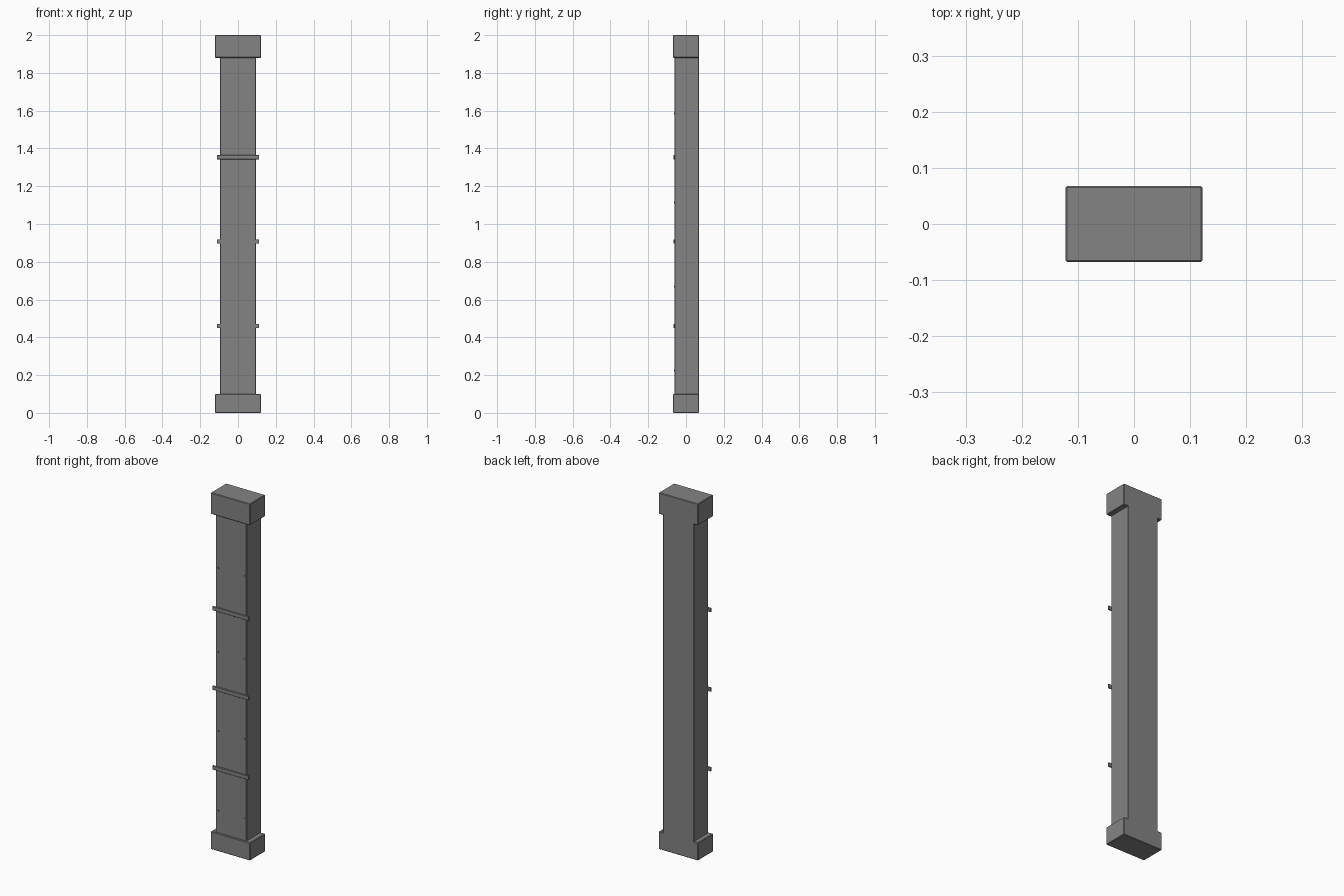
import bpy
import math

cube = bpy.data.objects.get("Cube")
if cube:
    bpy.data.objects.remove(cube, do_unlink=True)

grey = bpy.data.materials.new("plain_grey")
grey.use_nodes = True
colour = (0.23, 0.23, 0.23, 1)
grey.diffuse_color = colour
grey.node_tree.nodes["Principled BSDF"].inputs["Base Color"].default_value = colour


def box(name, low, high, bevel):
    """Box between two corners with chamfered edges."""
    centre = [(a + b) / 2 for a, b in zip(low, high)]
    bpy.ops.mesh.primitive_cube_add(size=1, location=centre)
    obj = bpy.context.object
    obj.name = name
    obj.scale = [b - a for a, b in zip(low, high)]
    bpy.ops.object.transform_apply(location=False, rotation=False, scale=True)
    obj.data.materials.append(grey)
    mod = obj.modifiers.new("chamfer", "BEVEL")
    mod.width = bevel
    mod.segments = 1
    return obj


DEPTH = 0.068
FRONT = -0.06  # front face of the shaft

# Base, capital and the shaft between them, flush at the back
box("base_block", (-0.122, -DEPTH, 0), (0.122, DEPTH, 0.1), 0.003)
box("top_block", (-0.122, -DEPTH, 1.88), (0.122, DEPTH, 2), 0.003)
box("shaft", (-0.095, FRONT, 0.09), (0.095, DEPTH, 1.89), 0.002)

# Narrow bands across the front
for i, z in enumerate((0.46, 0.907, 1.353)):
    box(f"front_band_{i + 1}", (-0.112, -0.067, z - 0.011),
        (0.112, FRONT + 0.001, z + 0.011), 0.001)

# A pair of small rivets on each panel
for i, z in enumerate((0.225, 0.67, 1.114, 1.585)):
    for side, x in (("right", -0.08), ("left", 0.08)):
        bpy.ops.mesh.primitive_cylinder_add(
            vertices=8, radius=0.005, depth=0.008,
            location=(x, FRONT, z), rotation=(math.pi / 2, 0, 0))
        rivet = bpy.context.object
        rivet.name = f"rivet_{side}_{i + 1}"
        rivet.data.materials.append(grey)
